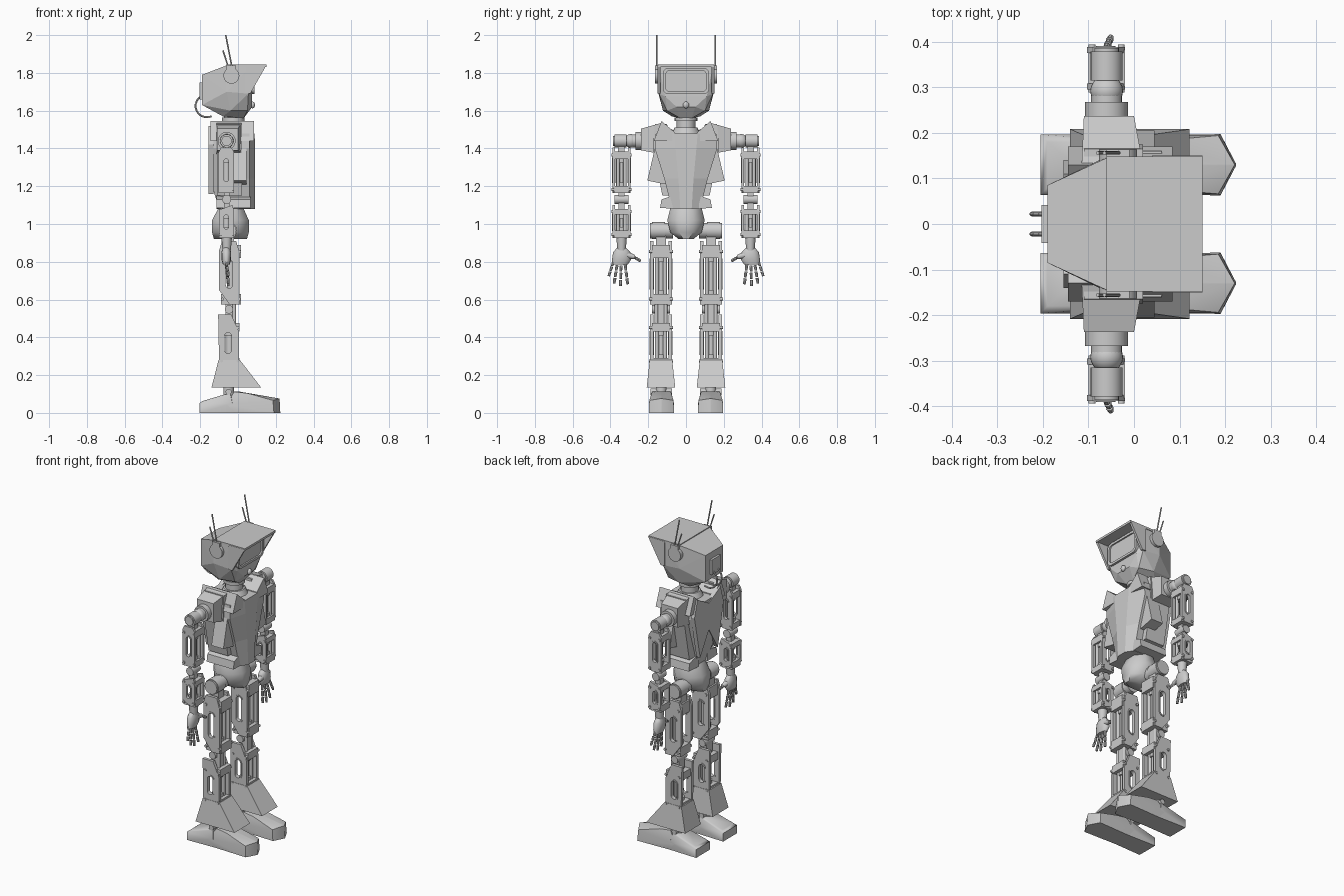
import bpy, bmesh
from math import pi, sin, cos, radians
from mathutils import Vector, Matrix

if "Cube" in bpy.data.objects:
    bpy.data.objects.remove(bpy.data.objects["Cube"])

PUT = {'x': lambda u, v, d: (d, u, v), 'y': lambda u, v, d: (u, d, v), 'z': lambda u, v, d: (u, v, d)}

def finish(name, bm, mirror=False, smooth=0):
    bmesh.ops.recalc_face_normals(bm, faces=bm.faces)
    me = bpy.data.meshes.new(name)
    bm.to_mesh(me)
    bm.free()
    ob = bpy.data.objects.new(name, me)
    bpy.context.collection.objects.link(ob)
    if smooth:
        bpy.ops.object.select_all(action='DESELECT')
        bpy.context.view_layer.objects.active = ob
        ob.select_set(True)
        bpy.ops.object.shade_smooth_by_angle(angle=radians(smooth))
    if mirror:
        m = ob.modifiers.new("mirror", 'MIRROR')
        m.use_axis = (False, True, False)
        m.use_mirror_merge = False
    return ob

def prism(name, pts, axis, d0, d1, mirror=True, hole=None):
    bm = bmesh.new()
    edges = []
    for loop in [pts] + ([hole] if hole else []):
        vs = [bm.verts.new(PUT[axis](u, v, d0)) for u, v in loop]
        edges += [bm.edges.new((vs[i - 1], vs[i])) for i in range(len(vs))]
    bmesh.ops.triangle_fill(bm, use_beauty=True, edges=edges)
    new = bmesh.ops.extrude_face_region(bm, geom=bm.faces[:], use_keep_orig=True)["geom"]
    bmesh.ops.translate(bm, verts=[g for g in new if isinstance(g, bmesh.types.BMVert)],
                        vec=PUT[axis](0, 0, d1 - d0))
    bmesh.ops.dissolve_limit(bm, angle_limit=0.01, verts=bm.verts[:], edges=bm.edges[:]) if not hole else None
    return finish(name, bm, mirror)

def box(name, x, y, z, mirror=True):
    return prism(name, [(x[0], y[0]), (x[1], y[0]), (x[1], y[1]), (x[0], y[1])], 'z', z[0], z[1], mirror)

def hull(name, pts, mirror=False, smooth=0):
    bm = bmesh.new()
    for p in pts:
        bm.verts.new(p)
    bmesh.ops.convex_hull(bm, input=bm.verts[:])
    bmesh.ops.delete(bm, geom=[v for v in bm.verts if not v.link_faces], context='VERTS')
    bmesh.ops.dissolve_limit(bm, angle_limit=0.02, verts=bm.verts[:], edges=bm.edges[:])
    return finish(name, bm, mirror, smooth)

def loft(name, rings, mirror=False, smooth=0):
    bm = bmesh.new()
    rs = [[bm.verts.new(p) for p in r] for r in rings]
    n = len(rs[0])
    for a, b in zip(rs, rs[1:]):
        for i in range(n):
            bm.faces.new((a[i - 1], a[i], b[i], b[i - 1]))
    bm.faces.new(rs[0])
    bm.faces.new(rs[-1])
    return finish(name, bm, mirror, smooth)

def cyl(name, p, q, r, r2=None, mirror=True, n=20):
    p, q = Vector(p), Vector(q)
    rot = (q - p).to_track_quat('Z', 'Y').to_matrix().to_4x4()
    bm = bmesh.new()
    bmesh.ops.create_cone(bm, cap_ends=True, segments=n, radius1=r, radius2=r if r2 is None else r2,
                          depth=(q - p).length, matrix=Matrix.Translation((p + q) / 2) @ rot)
    return finish(name, bm, mirror, 40)

def ball(name, p, size, mirror=True):
    bm = bmesh.new()
    bmesh.ops.create_uvsphere(bm, u_segments=20, v_segments=12, radius=1,
                              matrix=Matrix.Translation(p) @ Matrix.Diagonal((*size, 1)))
    return finish(name, bm, mirror, 60)

def rounded(cu, cv, hu, hv, r, k=6):
    return [(cu + sx * (hu - r) + r * cos(a0 + pi / 2 * i / k), cv + sy * (hv - r) + r * sin(a0 + pi / 2 * i / k))
            for sx, sy, a0 in ((1, 1, 0), (-1, 1, pi / 2), (-1, -1, pi), (1, -1, 1.5 * pi)) for i in range(k + 1)]

def both(pts):
    return [(x, s * y, z) for x, y, z in pts for s in (1, -1)]

# Head shell, hood and face
hull("head", both([(-.19, .085, 1.79), (-.19, .085, 1.63), (-.06, .145, 1.84), (.07, .143, 1.84), (.055, .143, 1.69),
                   (-.06, .148, 1.70), (-.04, .122, 1.60), (.075, .11, 1.675), (.075, .05, 1.62), (.05, .10, 1.60),
                   (.03, .03, 1.56), (-.08, .075, 1.57)]))
prism("hood_side", [(.04, 1.84), (.15, 1.84), (.065, 1.69), (.04, 1.69)], 'y', .136, .15)
box("hood_roof", (-.06, .15), (-.148, .148), (1.832, 1.845), False)
prism("visor_frame", rounded(0, 1.757, .122, .07, .03), 'x', .06, .088, False, rounded(0, 1.757, .108, .056, .025))
prism("visor_screen", rounded(0, 1.757, .112, .06, .025), 'x', .06, .079, False)
ball("nose", (.077, 0, 1.63), (.013, .016, .018), False)
cyl("ear_disc", (-.035, .135, 1.785), (-.035, .163, 1.785), .042, n=32)
box("antenna_mount", (-.06, -.01), (.148, .163), (1.815, 1.84))
cyl("long_antenna", (-.03, .156, 1.82), (-.065, .156, 2.0), .004, n=8)
cyl("short_antenna", (-.048, .156, 1.82), (-.08, .156, 1.92), .004, n=8)

# Back of head socket and cables
box("cable_socket", (-.203, -.18), (-.042, .042), (1.66, 1.75), False)
cable = [(-.195 - .03 * sin(t), .022, 1.0) for t in (0,)]
pts = [Vector((-.165 + .06 * cos(a), .022, 1.625 + .06 * sin(a))) for a in [radians(115 + 18 * i) for i in range(11)]]
for a, b in zip(pts, pts[1:]):
    cyl("head_cable", a, b, .005, n=8)

# Neck
cyl("neck", (-.025, 0, 1.45), (-.025, 0, 1.59), .05, mirror=False)
cyl("neck_ring", (-.025, 0, 1.545), (-.025, 0, 1.565), .06, mirror=False)
cyl("neck_base", (-.025, 0, 1.46), (-.025, 0, 1.51), .085, .06, mirror=False)

# Torso: tapered body with collar wedges and side armour
def torso_ring(z, xb, a, w, xf, c):
    return [(xb, -a, z), (xb, a, z), (-.06, w, z), (.06, w, z), (xf, c, z), (xf, -c, z), (.06, -w, z), (-.06, -w, z)]
loft("torso", [torso_ring(1.08, -.10, .05, .075, .09, .03), torso_ring(1.24, -.15, .08, .115, .09, .04),
               torso_ring(1.40, -.15, .12, .165, .09, .055), torso_ring(1.48, -.15, .12, .16, .088, .062)])
prism("collar", [(.17, 1.44), (.13, 1.545), (.06, 1.485), (.055, 1.44)], 'x', -.145, .085)
prism("back_plate", [(0, 1.30), (.085, 1.16), (.14, 1.42), (.11, 1.52), (0, 1.46)], 'x', -.155, -.13)
prism("side_panel", [(.10, 1.53), (.165, 1.53), (.175, 1.40), (.125, 1.15), (.06, 1.15)], 'x', -.11, .02)
prism("side_pod", [(.09, 1.38), (.165, 1.40), (.205, 1.23), (.11, 1.21)], 'x', -.035, .045)
prism("waist_pod", [(.04, 1.08), (.137, 1.085), (.13, 1.13), (.04, 1.16)], 'x', -.115, .065)
hull("shoulder_box", [(x, y, z) for y, x0, x1, z0, z1 in ((.13, -.115, .02, 1.37, 1.535), (.237, -.11, .0, 1.39, 1.505))
                      for x in (x0, x1) for z in (z0, z1)], True)

# Pelvis and hips
def oct_ring(z, x0, x1, w):
    cx, h = (x0 + x1) / 2, (x1 - x0) / 2
    return [(cx + h * cos(a) * 1.05, w * sin(a) * 1.05, z) for a in [pi / 8 + pi / 4 * i for i in range(8)]]
loft("pelvis", [oct_ring(.92, -.13, .05, .04), oct_ring(.955, -.14, .06, .085), oct_ring(1.02, -.14, .06, .102),
                oct_ring(1.085, -.105, .03, .085)], smooth=50)
cyl("waist", (-.03, 0, 1.07), (-.03, 0, 1.12), .06, mirror=False)
cyl("hip_joint", (-.05, .07, .965), (-.05, .19, .965), .041)
cyl("hip_cap", (-.05, .11, .965), (-.05, .18, .965), .045)
box("hip_link", (-.08, -.02), (.105, .16), (.88, .96))

# Limb segment: slotted side plates, end caps, pistons and pins
def limb(name, profile, y0, y1, t, slot, caps, x0, x1):
    hole = rounded(*slot, slot[2] * .999)
    rim = rounded(slot[0], slot[1], slot[2] + .008, slot[3] + .008, slot[2] + .0075)
    for d in (y0, y1 - t):
        prism(name + "_plate", profile, 'y', d, d + t, True, hole)
        prism(name + "_slot_rim", rim, 'y', d - .003, d + t + .003, True, hole)
    cx, cy = (x0 + x1) / 2, (y0 + y1) / 2
    for a, b in caps:
        box(name + "_cap", (x0, x1), (y0 + t / 2, y1 - t / 2), (a, b))
        for x in (x0 + .008, x1 - .008):
            cyl(name + "_pin", (x, y0 - .006, (a + b) / 2), (x, y1 + .006, (a + b) / 2), .008, n=10)
    w = (y1 - y0 - 2 * t) / 2
    lo, hi = caps[0][1], caps[-1][0]
    cyl(name + "_core", (cx, cy, lo - .01), (cx, cy, hi + .01), w * .55)
    for s in (-1, 1):
        cyl(name + "_piston", (cx + .022, cy + s * w * .55, lo), (cx + .022, cy + s * w * .55, hi), w * .28, n=12)
    for a, b in ((lo, lo + .02), (hi - .02, hi)):
        cyl(name + "_collar", (cx, cy, a), (cx, cy, b), w * .8)

limb("thigh", [(-.10, .86), (-.085, .91), (-.01, .91), (.008, .85), (.008, .575), (-.045, .575), (-.1, .65)],
     .075, .19, .018, (-.047, .735, .018, .075), [(.575, .63), (.82, .89)], -.09, .015)
limb("shin", [(-.105, .52), (-.035, .52), (.005, .43), (.005, .26), (-.1, .26)],
     .075, .19, .018, (-.053, .37, .018, .055), [(.26, .29), (.43, .475)], -.095, .008)

# Knee
cyl("knee_axle", (-.048, .085, .548), (-.048, .18, .548), .022)
box("knee_link", (-.065, -.015), (.105, .16), (.46, .60))
for y in (.108, .157):
    cyl("knee_rod", (-.02, y, .47), (-.02, y, .60), .01, n=10)

# Flared shin guard and ankle
loft("shin_guard", [[(x0, y0, z), (x1, y0, z), (x1, y1, z), (x0, y1, z)] for x0, x1, y0, y1, z in
                    ((-.14, .122, .057, .208, .135), (-.103, .01, .073, .192, .28))], True)
cyl("ankle_post", (-.05, .131, .07), (-.05, .131, .15), .028)
cyl("ankle_axle", (-.05, .075, .112), (-.05, .187, .112), .016, n=12)

# Feet: heel block and pointed toe block
def at_foot(pts):
    return [(x, .13 + y, z) for x, y, z in both(pts)]
hull("heel", at_foot([(-.205, .066, 0), (-.205, .066, .05), (-.19, .05, .062), (-.04, .055, .10), (-.07, .05, .098),
                      (-.01, .06, 0), (-.03, .066, .05)]), True, 40)
hull("toe", at_foot([(-.03, .06, 0), (-.065, .066, .045), (-.02, .048, .112), (.05, .052, .104), (.19, .067, 0),
                     (.185, .064, .066), (.224, .002, 0), (.22, .002, .076), (0, 0, .114)]), True, 40)

# Shoulder joint, lying along y
cyl("shoulder_ring", (-.06, .23, 1.44), (-.06, .268, 1.44), .047, n=28)
cyl("shoulder_neck", (-.06, .265, 1.44), (-.06, .285, 1.44), .034)
ball("shoulder_ball", (-.06, .292, 1.44), (.036, .034, .036))
cyl("shoulder_drum", (-.06, .315, 1.44), (-.06, .378, 1.44), .035, n=28)
cyl("shoulder_cap", (-.06, .375, 1.44), (-.06, .386, 1.44), .027)
box("shoulder_link", (-.08, -.04), (.325, .36), (1.37, 1.43))

# Arms
limb("upper_arm", [(-.103, 1.38), (-.09, 1.405), (-.035, 1.405), (-.02, 1.38), (-.02, 1.19), (-.04, 1.165), (-.103, 1.165)],
     .295, .388, .013, (-.062, 1.285, .013, .06), [(1.165, 1.20), (1.345, 1.385)], -.1, -.02)
limb("forearm", [(-.1, 1.075), (-.03, 1.10), (-.02, 1.07), (-.02, .95), (-.04, .925), (-.1, .95)],
     .295, .388, .013, (-.062, 1.01, .012, .038), [(.925, .965), (1.05, 1.08)], -.1, -.02)
cyl("elbow_axle", (-.06, .305, 1.13), (-.06, .378, 1.13), .024)
box("elbow_link", (-.075, -.045), (.325, .357), (1.07, 1.18))

# Hands
cyl("wrist", (-.06, .341, .86), (-.06, .341, .93), .022, .028)
loft("palm", [[(-.062 + hx * cos(a), cy + hy * sin(a), z) for a in [2 * pi * i / 12 for i in range(12)]]
              for z, cy, hx, hy in ((.875, .341, .018, .024), (.85, .34, .026, .046), (.81, .342, .025, .05),
                                    (.785, .35, .018, .042))], True, 60)

def finger(name, p, q, r):
    p, q = Vector(p), Vector(q)
    for i in range(3):
        cyl(name, p.lerp(q, i / 3), p.lerp(q, (i + .82) / 3), r, r * .8, n=8)

for y0, z0, y1, z1 in ((.322, .785, .308, .675), (.344, .78, .347, .665), (.365, .782, .382, .68), (.384, .80, .411, .72)):
    finger("finger", (-.062, y0, z0), (-.05, y1, z1), .0085)
cyl("thumb_base", (-.06, .31, .835), (-.055, .272, .825), .018, .011, n=10)
finger("thumb", (-.056, .278, .827), (-.045, .238, .803), .009)
